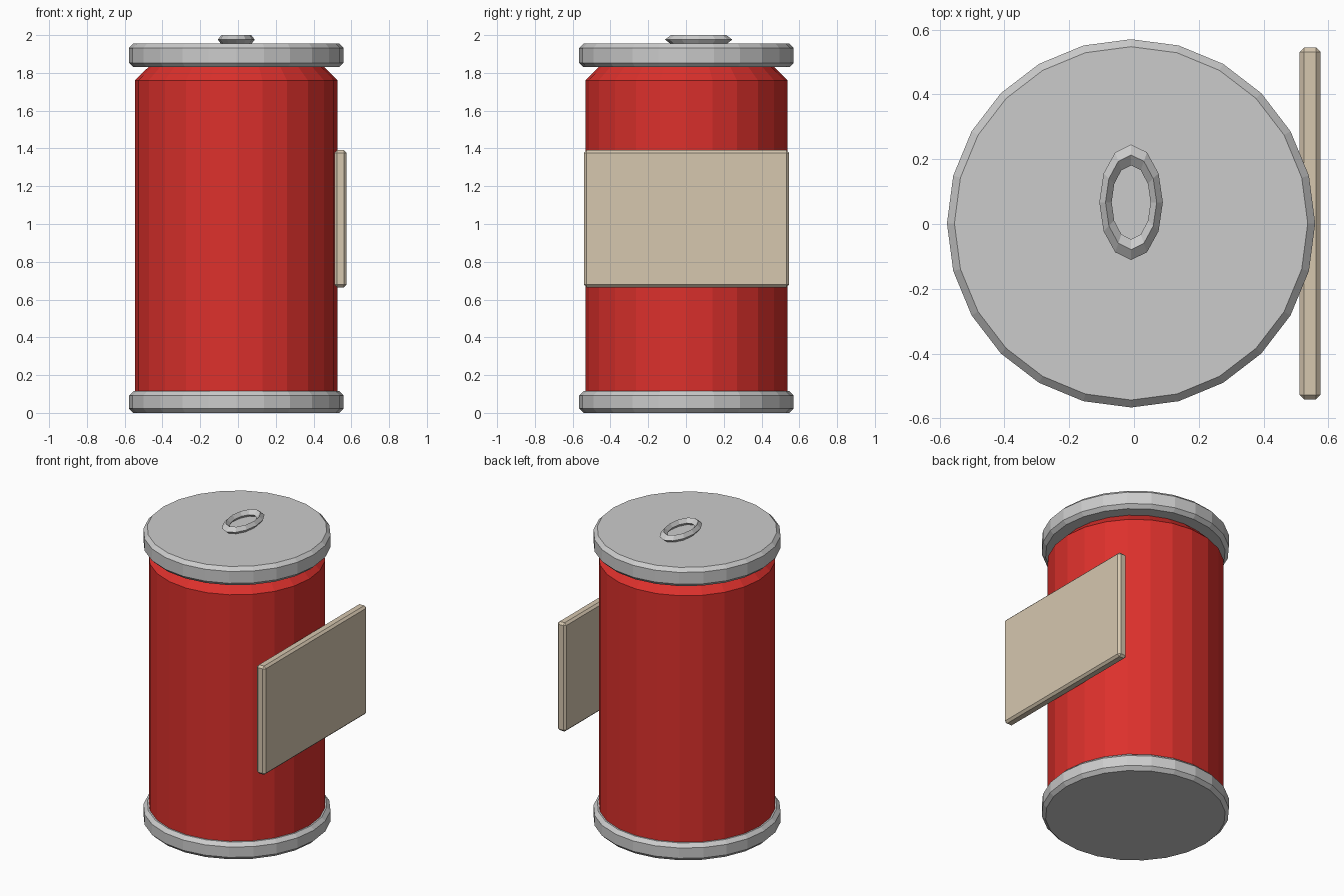
import bpy, bmesh, math
from mathutils import Matrix

if "Cube" in bpy.data.objects:
    bpy.data.objects.remove(bpy.data.objects["Cube"])

CX, CY, SIDES = -0.009, 0.002, 24


def material(name, color):
    m = bpy.data.materials.new(name)
    m.diffuse_color = (*color, 1)
    m.use_nodes = True
    m.node_tree.nodes["Principled BSDF"].inputs["Base Color"].default_value = m.diffuse_color
    return m


def make_object(name, bm, mat=None):
    bmesh.ops.recalc_face_normals(bm, faces=bm.faces)
    mesh = bpy.data.meshes.new(name)
    bm.to_mesh(mesh)
    bm.free()
    obj = bpy.data.objects.new(name, mesh)
    bpy.context.collection.objects.link(obj)
    if mat:
        mesh.materials.append(mat)
    return obj


def chamfered_drum(name, radius, z0, z1, chamfer, mat=None):
    """Closed cylinder with both end edges chamfered."""
    bm = bmesh.new()
    rings = []
    for r, z in ((radius - chamfer, z0), (radius, z0 + chamfer),
                 (radius, z1 - chamfer), (radius - chamfer, z1)):
        rings.append([bm.verts.new((CX + r * math.cos(math.tau * i / SIDES),
                                    CY + r * math.sin(math.tau * i / SIDES), z))
                      for i in range(SIDES)])
    for a, b in zip(rings, rings[1:]):
        for i in range(SIDES):
            j = (i + 1) % SIDES
            bm.faces.new((a[i], a[j], b[j], b[i]))
    bm.faces.new(rings[0])
    bm.faces.new(rings[-1])
    return make_object(name, bm, mat)


red = material("red_paint", (0.72, 0.03, 0.025))
cream = material("cream_paper", (0.67, 0.57, 0.43))

# Can body and its two metal rims
chamfered_drum("can_body", 0.535, 0.003, 1.836, 0.075, red)
chamfered_drum("bottom_rim", 0.568, 0.0, 0.115, 0.023)
chamfered_drum("top_rim", 0.568, 1.83, 1.955, 0.023)

# Oval pull tab: stretched ring with a diamond section
bm = bmesh.new()
section = ((0.098, 0.178, 1.976), (0.079, 0.146, 2.0),
           (0.060, 0.114, 1.976), (0.079, 0.146, 1.952))
seg = 12
rings = [[bm.verts.new((CX + rx * math.cos(math.tau * i / seg),
                        0.067 + ry * math.sin(math.tau * i / seg), z))
          for i in range(seg)] for rx, ry, z in section]
for k in range(4):
    a, b = rings[k], rings[(k + 1) % 4]
    for i in range(seg):
        j = (i + 1) % seg
        bm.faces.new((a[i], a[j], b[j], b[i]))
make_object("pull_tab", bm)

# Flat label plate on the right side
bm = bmesh.new()
bmesh.ops.create_cube(bm, size=1, matrix=Matrix.Translation((0.543, CY, 1.028))
                      @ Matrix.Diagonal((0.064, 1.086, 0.726, 1)))
bmesh.ops.bevel(bm, geom=bm.edges[:], offset=0.014, segments=1,
                affect='EDGES', profile=0.5)
make_object("label_plate", bm, cream)
